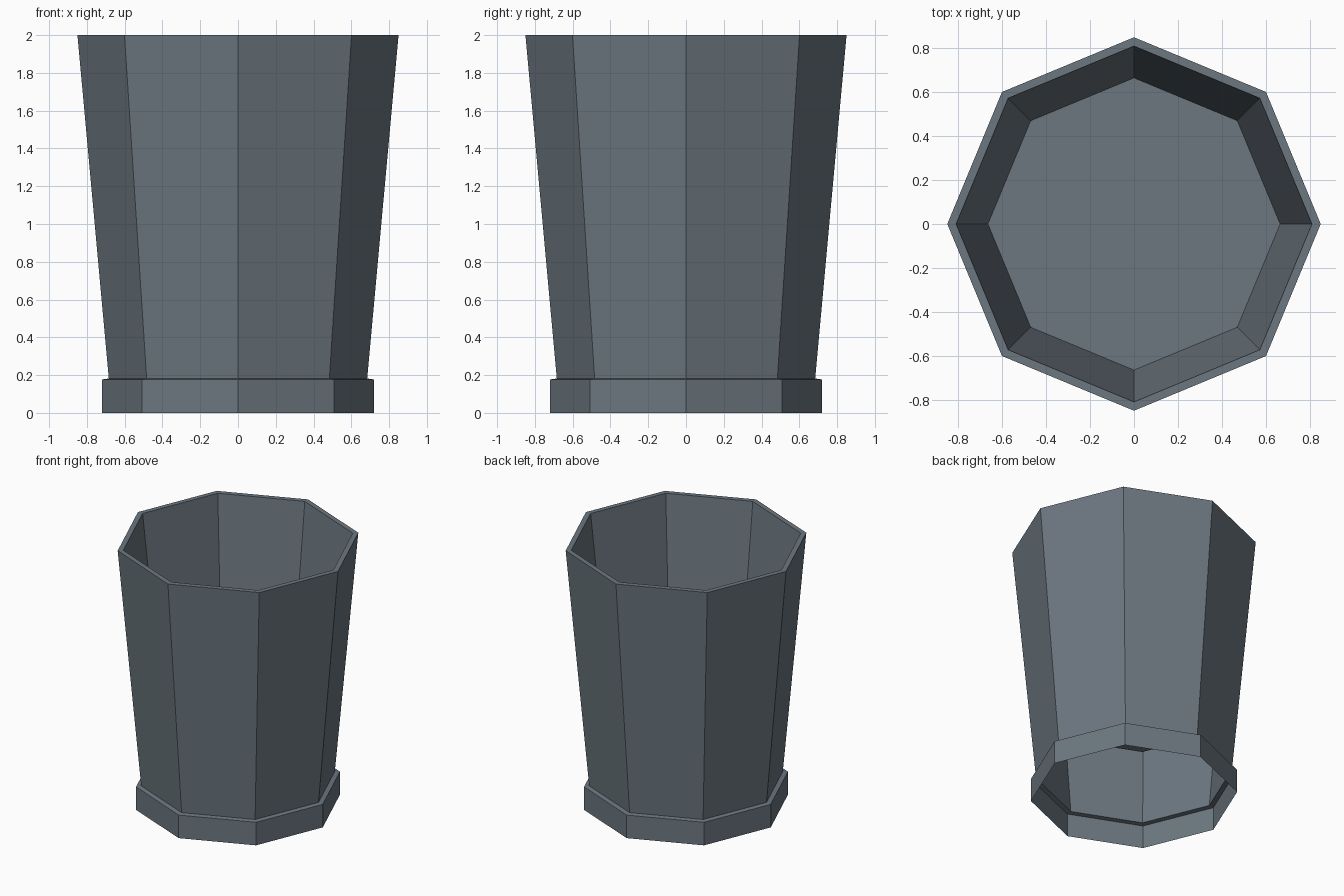
import bpy, bmesh, math

if "Cube" in bpy.data.objects:
    bpy.data.objects.remove(bpy.data.objects["Cube"])

SIDES = 8
slate = bpy.data.materials.new("slate grey")
slate.diffuse_color = (0.15, 0.185, 0.215, 1)
slate.use_nodes = True
slate.node_tree.nodes["Principled BSDF"].inputs["Base Color"].default_value = slate.diffuse_color


def lathe(name, profile, close_end=False):
    """Turn a (radius, z) profile into a flat-faced octagonal shell."""
    bm = bmesh.new()
    rings = [[bm.verts.new((r * math.cos(math.tau * i / SIDES),
                            r * math.sin(math.tau * i / SIDES), z))
              for i in range(SIDES)] for r, z in profile]
    for a, b in zip(rings, rings[1:]):
        for i in range(SIDES):
            j = (i + 1) % SIDES
            bm.faces.new((a[i], a[j], b[j], b[i]))
    if close_end:
        bm.faces.new(rings[-1])
    mesh = bpy.data.meshes.new(name)
    bm.to_mesh(mesh)
    bm.free()
    mesh.materials.append(slate)
    obj = bpy.data.objects.new(name, mesh)
    bpy.context.collection.objects.link(obj)
    return obj


# Foot band: hollow from below, with a narrow ledge on top
lathe("foot_band", [(0.72, 0), (0.72, 0.177), (0.684, 0.182)])

# Tapered body: outer wall, rim, inner wall and raised floor
lathe("pot_body", [(0.684, 0.182), (0.85, 2), (0.81, 2), (0.665, 0.74)], close_end=True)
